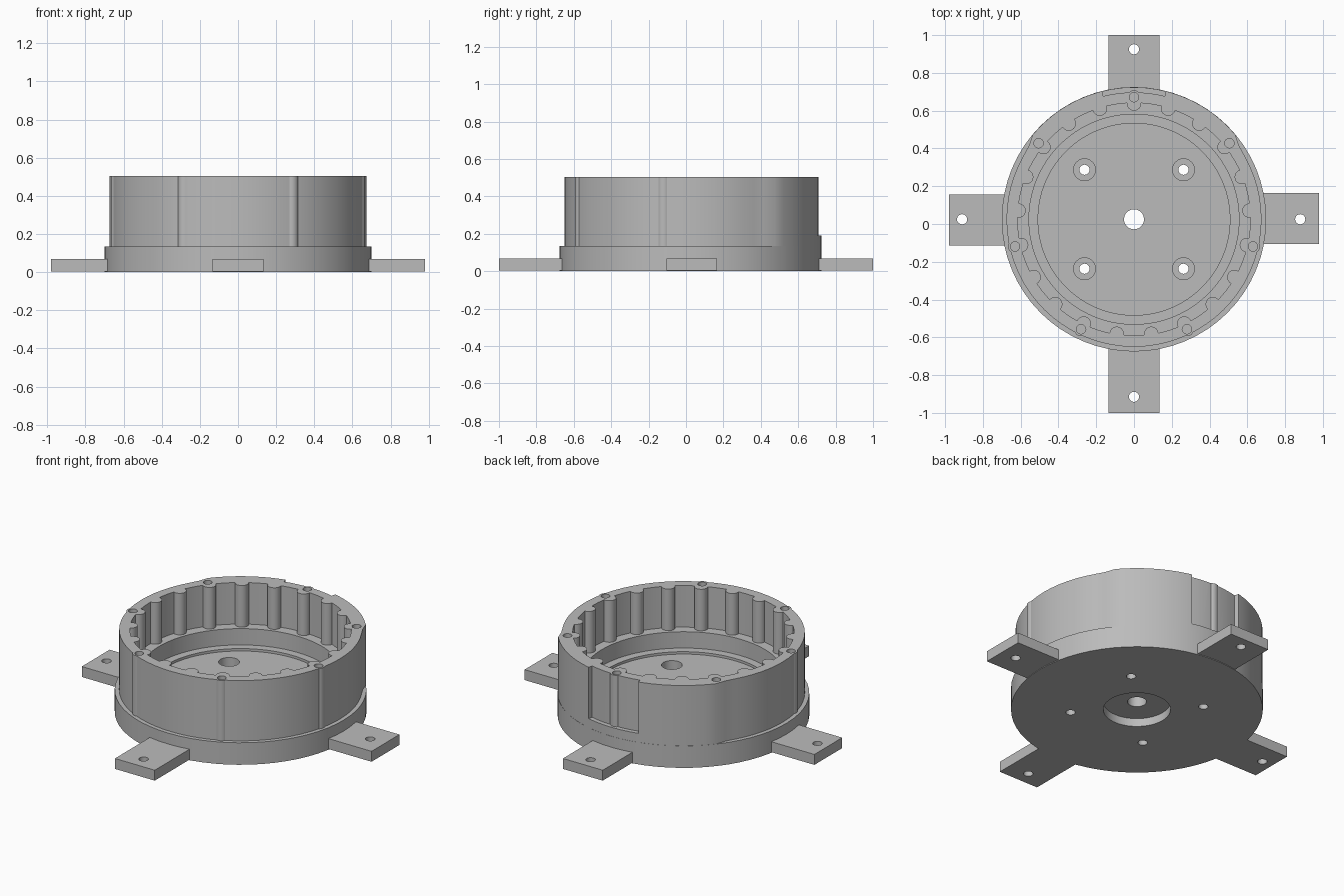
import bpy, bmesh
from math import sin, cos, radians, pi

if "Cube" in bpy.data.objects:
    bpy.data.objects.remove(bpy.data.objects["Cube"], do_unlink=True)

CY = 0.025      # y of the housing axis
TOP = 0.505     # rim height
OVER = 0.55     # solids run past the rim and are trimmed flat at the end

gray = bpy.data.materials.new("plain_gray")
gray.use_nodes = True
gray.diffuse_color = (0.5, 0.5, 0.5, 1)
gray.node_tree.nodes["Principled BSDF"].inputs["Base Color"].default_value = (0.5, 0.5, 0.5, 1)


def circle(x, y, r, n=24):
    return [(x + r * cos(2 * pi * i / n), y + r * sin(2 * pi * i / n)) for i in range(n)]


def polar(deg, r):
    return r * cos(radians(deg)), CY + r * sin(radians(deg))


def rect(x0, x1, y0, y1):
    return [(x0, y0), (x1, y0), (x1, y1), (x0, y1)]


def solid(name, prisms):
    """One object made of upright prisms: (outline, bottom, top)."""
    bm = bmesh.new()
    for pts, z0, z1 in prisms:
        low = [bm.verts.new((x, y, z0)) for x, y in pts]
        high = [bm.verts.new((x, y, z1)) for x, y in pts]
        bm.faces.new(low[::-1])
        bm.faces.new(high)
        n = len(pts)
        for i in range(n):
            j = (i + 1) % n
            bm.faces.new((low[i], low[j], high[j], high[i]))
    mesh = bpy.data.meshes.new(name)
    bm.to_mesh(mesh)
    bm.free()
    mesh.materials.append(gray)
    obj = bpy.data.objects.new(name, mesh)
    bpy.context.collection.objects.link(obj)
    return obj


def combine(target, operation, prisms):
    tool = solid("helper", prisms)
    tool.hide_render = True
    mod = target.modifiers.new("combine", "BOOLEAN")
    mod.operation, mod.solver, mod.object = operation, "EXACT", tool
    bpy.context.view_layer.objects.active = target
    bpy.ops.object.modifier_apply(modifier=mod.name)
    bpy.data.objects.remove(tool, do_unlink=True)


def finish(obj):
    bpy.ops.object.select_all(action="DESELECT")
    obj.select_set(True)
    bpy.context.view_layer.objects.active = obj
    bpy.ops.object.shade_smooth_by_angle(angle=radians(25))


# Wall outline: thickened to the flange radius around the back
def wall_radius(deg):
    blend = min(1, max(0, (56 - abs(deg - 90)) / 6))
    return 0.675 + 0.024 * blend


wall = [polar(d, wall_radius(d)) for d in range(-90, 270, 5)]

# Flange and wall
housing = solid("housing", [(circle(0, CY, 0.70, 64), 0, 0.135)])
combine(housing, "UNION", [(wall, 0.06, OVER)])

# Stepped bore
for radius, floor in ((0.616, 0.25), (0.556, 0.15), (0.508, 0.135)):
    combine(housing, "DIFFERENCE", [(circle(0, CY, radius, 84), floor, 1)])

# Shallow window in the thick back wall
arc = [76 + 28 * i / 8 for i in range(9)]
window = [polar(d, 0.672) for d in arc[::-1]] + [polar(d, 0.76) for d in arc]
combine(housing, "DIFFERENCE", [(window, 0.19, 1)])

# Rounded inner teeth, and a screw column behind every third one
teeth = [90 + 360 * i / 21 for i in range(21)]
combine(housing, "UNION", [(circle(*polar(d, 0.613), 0.038), 0.24, OVER) for d in teeth])
combine(housing, "UNION", [(circle(*polar(d, 0.646), 0.037), 0.12, OVER) for d in teeth[::3]])
combine(housing, "DIFFERENCE", [(rect(-1, 1, -1, 1), TOP, 1)])
combine(housing, "DIFFERENCE", [(circle(*polar(d, 0.646), 0.025, 16), 0.14, 1) for d in teeth[::3]])

# Floor: shaft hole, underside recess, counterbored screw holes
corners = [(sx * 0.262, CY + sy * 0.262) for sx in (-1, 1) for sy in (-1, 1)]
combine(housing, "DIFFERENCE", [(circle(0, CY, 0.187, 48), -1, 0.05)])
combine(housing, "DIFFERENCE", [(circle(0, CY, 0.053), -1, 1)]
        + [(circle(x, y, 0.027, 16), -1, 1) for x, y in corners])
combine(housing, "DIFFERENCE", [(circle(x, y, 0.058), 0.07, 1) for x, y in corners])
finish(housing)

# Mounting tabs
tabs = {
    "front_tab": (rect(-0.135, 0.135, -1, -0.62), (0, -0.915)),
    "back_tab": (rect(-0.135, 0.135, 0.67, 1), (0, 0.925)),
    "left_tab": (rect(0.65, 0.98, -0.105, 0.165), (0.88, CY)),
    "right_tab": (rect(-0.98, -0.65, -0.115, 0.155), (-0.91, CY)),
}
for name, (outline, hole) in tabs.items():
    tab = solid(name, [(outline, 0.004, 0.068)])
    combine(tab, "DIFFERENCE", [(circle(*hole, 0.027, 20), -1, 1)])
    finish(tab)
